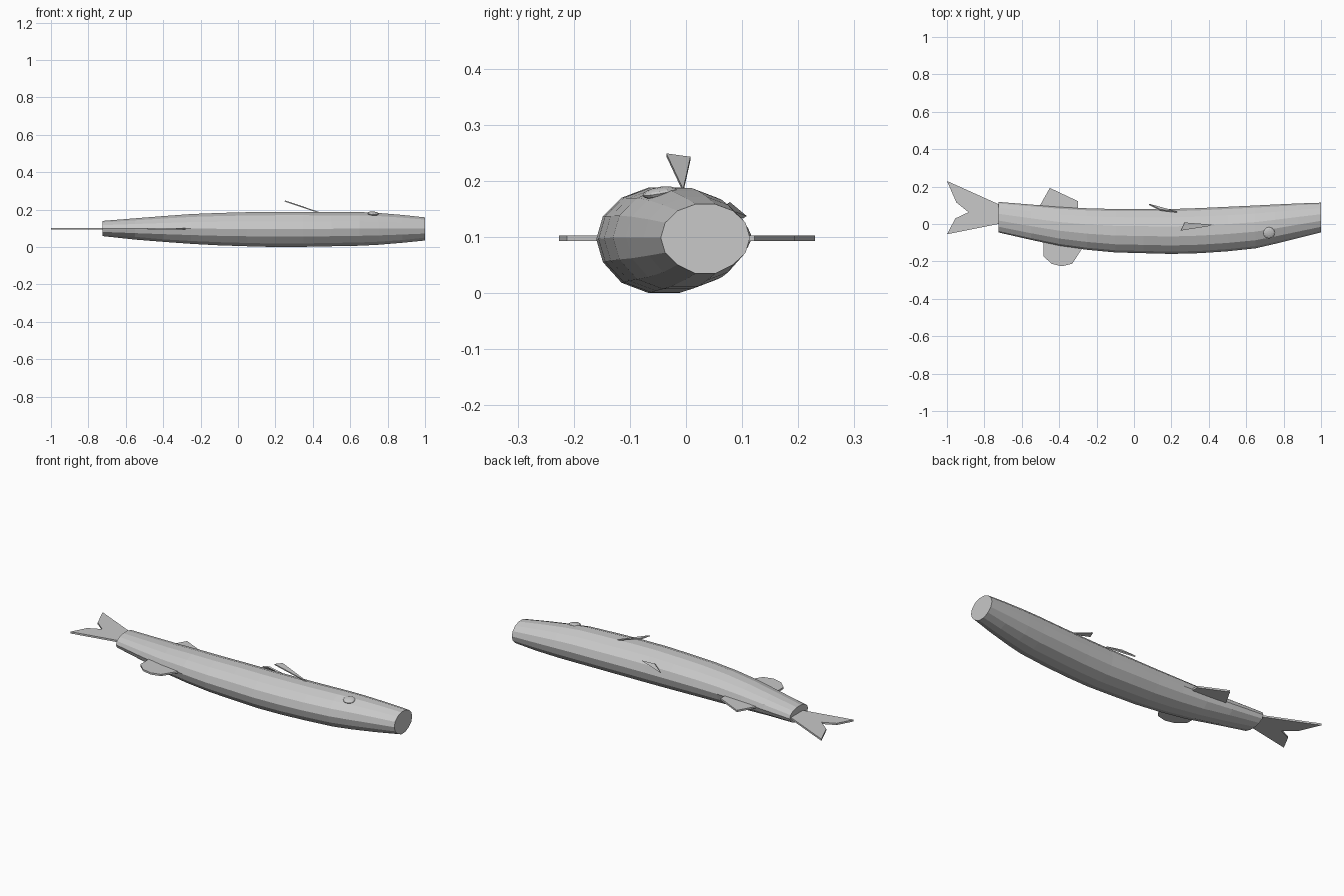
import bpy, bmesh, math
from mathutils import Vector

if "Cube" in bpy.data.objects:
    bpy.data.objects.remove(bpy.data.objects["Cube"])

grey = bpy.data.materials.new("plain grey")
grey.diffuse_color = (0.58, 0.58, 0.58, 1)
grey.use_nodes = True
grey.node_tree.nodes["Principled BSDF"].inputs["Base Color"].default_value = grey.diffuse_color


def finish(name, bm):
    bmesh.ops.recalc_face_normals(bm, faces=bm.faces)
    me = bpy.data.meshes.new(name)
    bm.to_mesh(me)
    bm.free()
    me.materials.append(grey)
    ob = bpy.data.objects.new(name, me)
    bpy.context.collection.objects.link(ob)
    return ob


def plate(name, points, thick):
    """Thin solid from a planar outline, centred on that outline."""
    pts = [Vector(p) for p in points]
    n = (pts[1] - pts[0]).cross(pts[2] - pts[0]).normalized() * thick / 2
    bm = bmesh.new()
    a = [bm.verts.new(p + n) for p in pts]
    b = [bm.verts.new(p - n) for p in pts]
    bm.faces.new(a)
    bm.faces.new(b[::-1])
    for i in range(len(pts)):
        j = (i + 1) % len(pts)
        bm.faces.new((a[i], b[i], b[j], a[j]))
    return finish(name, bm)


# Body: bowed tube, stations of x, y low, y high, z low, z high
stations = [
    (-0.725, -0.045, 0.118, 0.058, 0.140),
    (-0.55, -0.085, 0.104, 0.043, 0.154),
    (-0.40, -0.117, 0.092, 0.031, 0.166),
    (-0.25, -0.138, 0.084, 0.020, 0.177),
    (-0.10, -0.152, 0.080, 0.012, 0.183),
    (0.05, -0.156, 0.080, 0.007, 0.187),
    (0.20, -0.160, 0.080, 0.003, 0.189),
    (0.35, -0.156, 0.085, 0.004, 0.189),
    (0.50, -0.146, 0.092, 0.007, 0.188),
    (0.65, -0.130, 0.099, 0.010, 0.188),
    (0.75, -0.107, 0.104, 0.015, 0.183),
    (0.88, -0.075, 0.110, 0.026, 0.172),
    (1.0, -0.045, 0.114, 0.038, 0.159),
]
SIDES = 14
bm = bmesh.new()
rings = []
for x, y0, y1, z0, z1 in stations:
    ring = []
    for k in range(SIDES):
        t = 2 * math.pi * k / SIDES
        ring.append(bm.verts.new((x, (y0 + y1) / 2 + (y1 - y0) / 2 * math.cos(t),
                                  (z0 + z1) / 2 + (z1 - z0) / 2 * math.sin(t) * 1.015)))
    rings.append(ring)
for r, s in zip(rings, rings[1:]):
    for k in range(SIDES):
        j = (k + 1) % SIDES
        bm.faces.new((r[k], r[j], s[j], s[k]))
bm.faces.new(rings[0])
bm.faces.new(rings[-1][::-1])
body = finish("fish_body", bm)
low = min(v.co.z for v in body.data.vertices)
for v in body.data.vertices:  # rest exactly on the ground
    v.co.z = max(0.0, v.co.z - low * (v.co.z < 0.05))

# Flat fins lying in the middle plane
Z = 0.0975
flat = {
    "tail_fin": [(-0.70, 0.005), (-0.70, 0.095), (-1.0, 0.23), (-0.95, 0.115),
                 (-0.885, 0.063), (-0.955, 0.03), (-1.0, -0.055)],
    "belly_fin": [(-0.53, 0.05), (-0.505, 0.095), (-0.45, 0.193), (-0.30, 0.122),
                  (-0.30, 0.05)],
    "back_fin": [(-0.485, -0.06), (-0.485, -0.172), (-0.44, -0.213), (-0.385, -0.226),
                 (-0.33, -0.212), (-0.28, -0.135), (-0.28, -0.06)],
}
for name, pts in flat.items():
    plate(name, [(x, y, Z) for x, y in pts], 0.01)

# Small triangular fins sticking out of the flank
plate("side_fin", [(0.44, -0.005, 0.182), (0.27, 0.008, 0.240), (0.25, -0.035, 0.246)], 0.006)
plate("lower_side_fin", [(0.23, 0.064, 0.150), (0.08, 0.105, 0.135), (0.14, 0.075, 0.160)], 0.008)

# Eye: flattened ball on the upper flank
bm = bmesh.new()
bmesh.ops.create_uvsphere(bm, u_segments=12, v_segments=8, radius=0.031)
for v in bm.verts:
    v.co.z *= 0.32
eye = finish("eye", bm)
eye.location = (0.722, -0.047, 0.179)
eye.rotation_euler = (math.radians(10), math.radians(4), 0)
